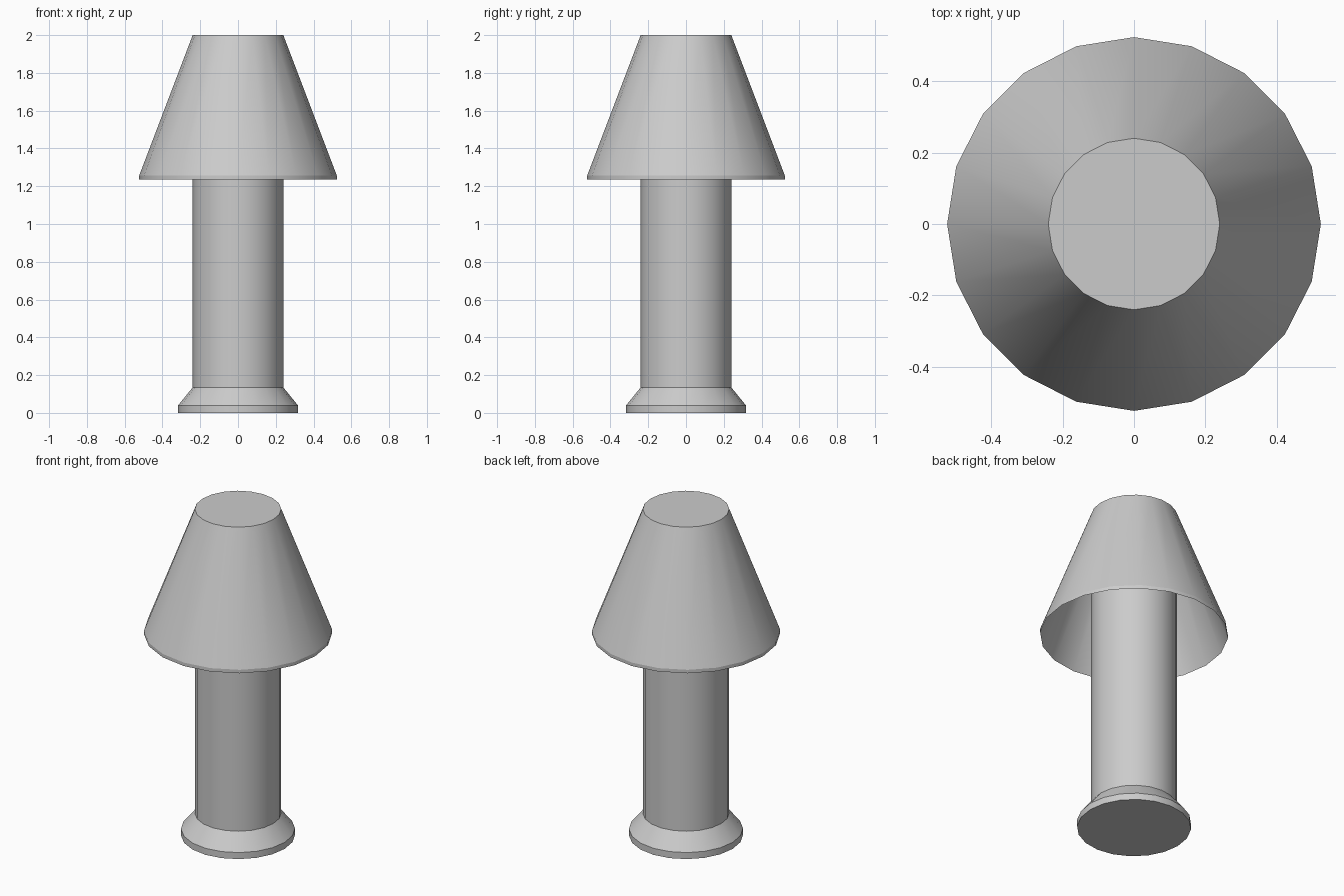
import bpy, bmesh, math

if "Cube" in bpy.data.objects:
    bpy.data.objects.remove(bpy.data.objects["Cube"])

SIDES = 20


def lathe(name, profile, cap_first=False, cap_last=False):
    """Revolve (radius, height) points around z into a 20-sided part."""
    bm = bmesh.new()
    rings = []
    for r, z in profile:
        rings.append([bm.verts.new((r * math.cos(2 * math.pi * i / SIDES),
                                    r * math.sin(2 * math.pi * i / SIDES), z))
                      for i in range(SIDES)])
    for a, b in zip(rings, rings[1:]):
        for i in range(SIDES):
            j = (i + 1) % SIDES
            bm.faces.new((a[i], a[j], b[j], b[i]))
    if cap_first:
        bm.faces.new(rings[0][::-1])
    if cap_last:
        bm.faces.new(rings[-1])
    mesh = bpy.data.meshes.new(name)
    bm.to_mesh(mesh)
    bm.free()
    obj = bpy.data.objects.new(name, mesh)
    bpy.context.collection.objects.link(obj)
    bpy.context.view_layer.objects.active = obj
    bpy.ops.object.select_all(action='DESELECT')
    obj.select_set(True)
    bpy.ops.object.shade_smooth_by_angle(angle=math.radians(20))
    return obj


# Flared foot and straight column in one turned piece
lathe("base_and_column",
      [(0.317, 0), (0.317, 0.04), (0.24, 0.135), (0.24, 1.985)],
      cap_first=True)

# Hollow shade: inner wall up from the column top, rim band, outer cone, top cap
lathe("lamp_shade",
      [(0.24, 1.985), (0.523, 1.236), (0.523, 1.257), (0.24, 2.0)],
      cap_last=True)
